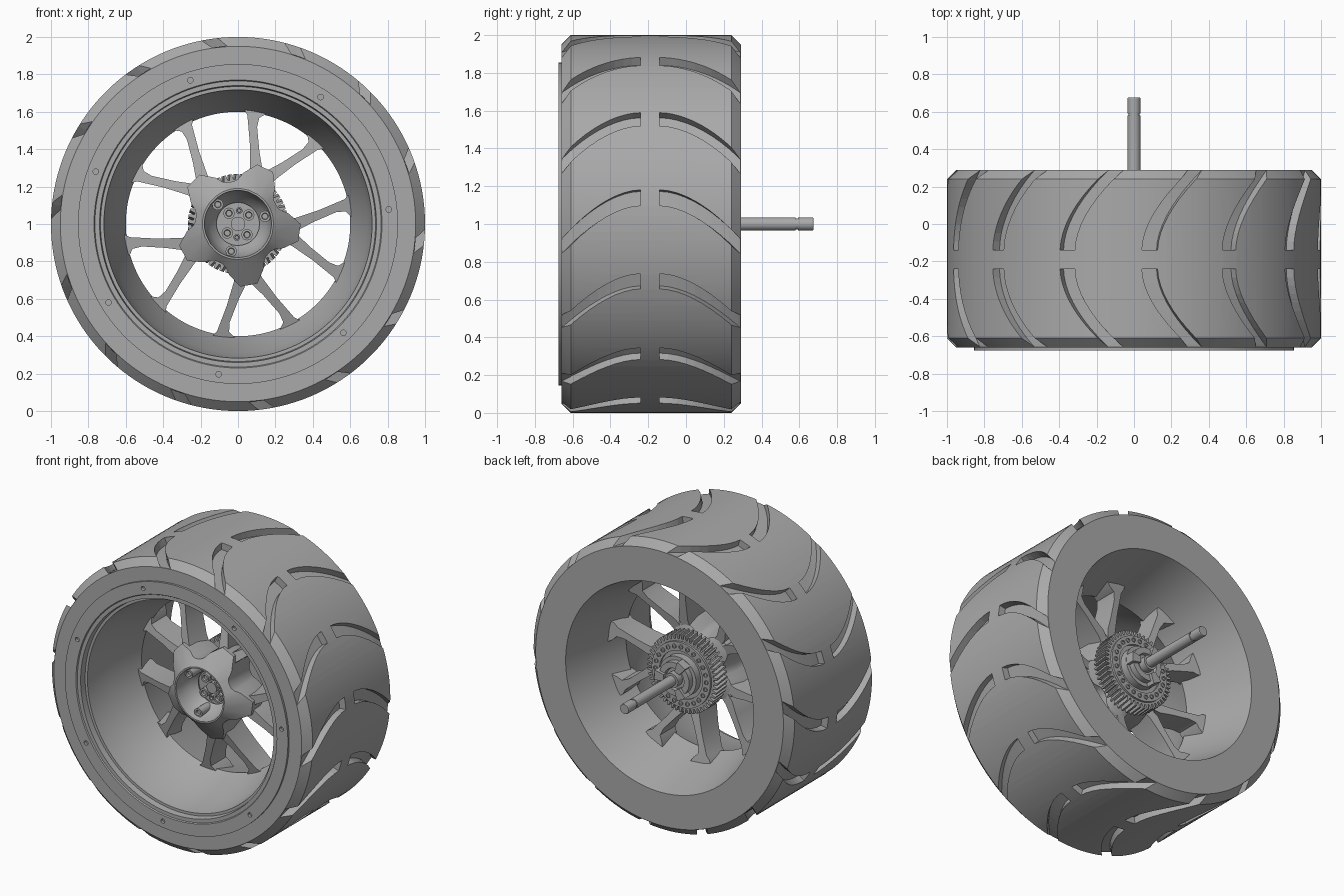
import bpy, bmesh
from math import sin, cos, pi, radians, tau
from mathutils import Vector

cube = bpy.data.objects.get("Cube")
if cube:
    bpy.data.objects.remove(cube)

grey = bpy.data.materials.new("plain grey")
grey.use_nodes = True
COLOUR = (0.4, 0.4, 0.4, 1)
grey.diffuse_color = COLOUR
grey.node_tree.nodes["Principled BSDF"].inputs["Base Color"].default_value = COLOUR


def polar(r, a, y):
    """Point at radius r and angle a around the axle."""
    return Vector((r * cos(a), y, 1 + r * sin(a)))


def finish(bm, name, smooth=True):
    bmesh.ops.recalc_face_normals(bm, faces=bm.faces)
    mesh = bpy.data.meshes.new(name)
    bm.to_mesh(mesh)
    bm.free()
    mesh.materials.append(grey)
    ob = bpy.data.objects.new(name, mesh)
    bpy.context.collection.objects.link(ob)
    if smooth:
        smooth_object(ob)
    return ob


def smooth_object(ob):
    bpy.ops.object.select_all(action="DESELECT")
    bpy.context.view_layer.objects.active = ob
    ob.select_set(True)
    bpy.ops.object.shade_smooth_by_angle(angle=radians(28))


def loft(bm, rings, close=False):
    """Bridge equal rings of points; cap the ends or join them up."""
    rows = [[bm.verts.new(p) for p in ring] for ring in rings]
    pairs = list(zip(rows, rows[1:]))
    if close:
        pairs.append((rows[-1], rows[0]))
    n = len(rows[0])
    for a, b in pairs:
        for i in range(n):
            j = (i + 1) % n
            bm.faces.new((a[i], a[j], b[j], b[i]))
    if not close:
        bm.faces.new(rows[0])
        bm.faces.new(rows[-1][::-1])


def lathe(bm, profile, n=48, close=False, centre=(0, 0)):
    """Revolve (radius, y) pairs about the axle or a parallel line."""
    off = Vector((centre[0], 0, centre[1]))
    loft(bm, [[polar(r, tau * i / n, y) + off for i in range(n)]
              for r, y in profile], close)


def turned(name, profile, n=48, close=False):
    bm = bmesh.new()
    lathe(bm, profile, n, close)
    return finish(bm, name)


def cut(ob, bm):
    tool = finish(bm, "cutter", False)
    tool.hide_render = True
    mod = ob.modifiers.new("cut", "BOOLEAN")
    mod.operation, mod.solver, mod.object = "DIFFERENCE", "EXACT", tool
    bpy.context.view_layer.objects.active = ob
    bpy.ops.object.modifier_apply(modifier=mod.name)
    bpy.data.objects.remove(tool)
    smooth_object(ob)


# Tyre with chamfered shoulders
tyre = turned("tyre", [(.84, -.66), (.95, -.66), (1, -.61), (1, .24),
                       (.95, .29), (.74, .29), (.84, .1)], 140, True)

# Curved tread grooves, one row on each side of the centre rib
bm = bmesh.new()
for k in range(14):
    start = .14 + tau * k / 14
    for y0, y1 in ((-.24, -.69), (-.14, .32)):
        rings = []
        for s in range(11):
            t = s / 10
            a = start - .30 * t ** 1.8
            y = y0 + (y1 - y0) * t
            rings.append([polar(r, a + w, y) for r, w in
                          ((.953, -.042), (1.05, -.042), (1.05, .042), (.953, .042))])
        loft(bm, rings)
cut(tyre, bm)

# Rim barrel: front bead plate, narrow waist, flared back
rim = turned("rim", [(.855, -.62), (.855, -.675), (.77, -.675), (.765, -.667),
                     (.74, -.667), (.735, -.625), (.717, -.625), (.69, -.42),
                     (.60, -.2), (.72, .29), (.745, .29), (.66, -.1)], 140, True)
bm = bmesh.new()
for k in range(7):
    hole = polar(.81, radians(5.5) + tau * k / 7, 0)
    lathe(bm, [(.015, -.7), (.015, -.655)], 16, centre=(hole.x, hole.z - 1))
cut(rim, bm)

# Five forked spokes, each with two legs that flare into the rim
TIP = radians(-8)
LEG = [(.24, -.005), (.33, .018), (.40, .068), (.51, .135), (.56, .147), (.59, .125),
       (.625, .11), (.59, .255), (.565, .24), (.545, .21), (.42, .135), (.30, .075),
       (.24, .06)]
bm = bmesh.new()
for k in range(5):
    c, s = cos(TIP + tau * k / 5), sin(TIP + tau * k / 5)
    for side in (1, -1):
        def face(y_in, y_out):
            pts = []
            for u, v in LEG:
                t = (u - .24) / .38
                v *= side
                pts.append((u * c - v * s, y_in + (y_out - y_in) * t, 1 + u * s + v * c))
            return pts
        loft(bm, [face(-.32, -.21), face(-.12, -.05)])
finish(bm, "spokes")

# Star-shaped hub with a dished centre
STAR = [(-36, .228), (-31, .23), (-26, .24), (-20, .275), (-8, .335),
        (8, .335), (20, .275), (26, .24), (31, .23)]


def star(y, scale=1.0, lean=0.0):
    return [polar(r * scale, TIP + tau * k / 5 + radians(d), y + lean * (r - .228))
            for k in range(5) for d, r in STAR]


def ring(r, y):
    return [polar(r, TIP + tau * k / 5 + radians(d), y) for k in range(5) for d, _ in STAR]


bm = bmesh.new()
loft(bm, [ring(.125, -.25), ring(.115, -.27), ring(.15, -.31), ring(.172, -.37),
          ring(.18, -.42), ring(.19, -.42), star(-.38, 1, .6), star(-.22, .99),
          star(-.12, .9), ring(.15, -.08)])
finish(bm, "hub_star")

# Ring-shaped bolts in the dish, and the three larger ones on its wall
bm = bmesh.new()


def bolt(r, angle, size, y, back):
    p = polar(r, radians(angle), 0)
    lathe(bm, [(size, back), (size, y), (size * .6, y), (size * .5, y + .015)], 20,
          centre=(p.x, p.z - 1))


for angle in (45, 135, 225, 315):
    bolt(.075, angle - 5, .03, -.295, -.25)
for angle in (85, 265):
    bolt(.072, angle, .018, -.285, -.25)
for k in range(3):
    bolt(.15, 16 + 120 * k, .03, -.385, -.25)
finish(bm, "hub_bolts")

# Drive gear with slanted teeth and a ring of studs
TEETH = 50
bm = bmesh.new()
rings = []
for y, twist in ((-.07, 0), (.04, .05)):
    rings.append([polar(r, tau * (k + f) / TEETH + twist, y) for k in range(TEETH)
                  for f, r in ((0, .238), (.3, .238), (.45, .268), (.8, .268))])
loft(bm, rings)
finish(bm, "gear", False)
turned("gear_rim", [(.225, .03), (.225, .055), (.165, .055), (.165, .03)], 64, True)
bm = bmesh.new()
for k in range(24):
    p = polar(.195, tau * k / 24, 0)
    lathe(bm, [(.015, .05), (.015, .062), (.009, .062), (.009, .056)], 12,
          centre=(p.x, p.z - 1))
finish(bm, "gear_studs")

# Stepped collar behind the gear with three lugs
turned("collar", [(.14, .03), (.14, .09), (.115, .09), (.115, .13), (.075, .13),
                  (.07, .11), (.05, .11), (.05, .16), (.035, .16)])
bm = bmesh.new()
for k in range(3):
    a = tau * k / 3
    loft(bm, [[polar(r, a + w, y) for r, w in ((.07, -.3), (.14, -.25), (.14, .25), (.07, .3))]
              for y in (.08, .15)])
finish(bm, "collar_lugs")

# Axle with a clip groove near its end
turned("axle", [(.038, -.29), (.035, -.27), (.035, .58), (.03, .58), (.03, .592),
                (.035, .592), (.035, .67), (.032, .675)], 32)
